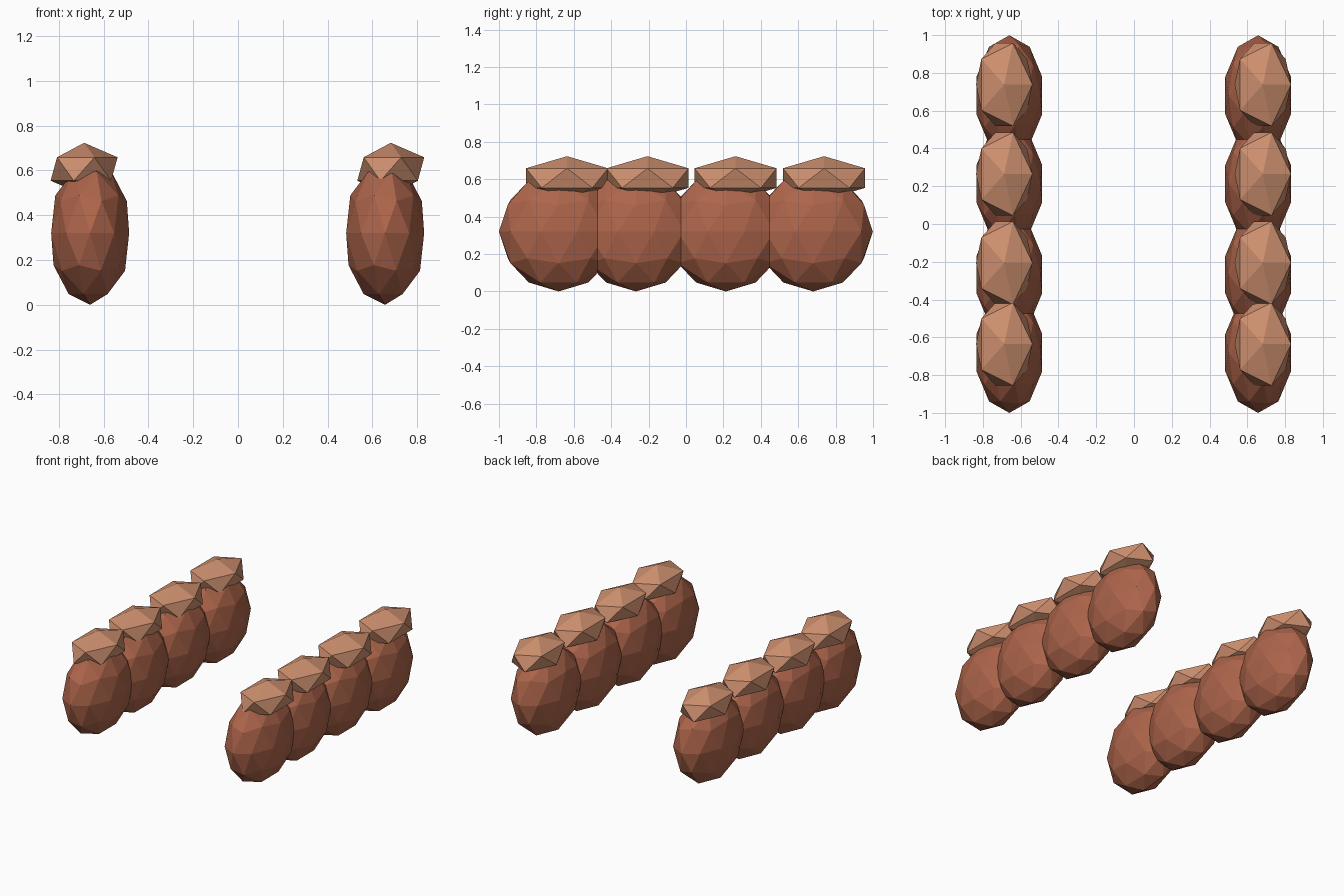
import bpy

cube = bpy.data.objects.get("Cube")
if cube:
    bpy.data.objects.remove(cube, do_unlink=True)


def make_material(name, color):
    mat = bpy.data.materials.new(name)
    mat.use_nodes = True
    mat.diffuse_color = color
    mat.node_tree.nodes["Principled BSDF"].inputs["Base Color"].default_value = color
    return mat


def faceted_ball(name, subdivisions, center, radii, mat):
    bpy.ops.mesh.primitive_ico_sphere_add(subdivisions=subdivisions, radius=1, location=center)
    ball = bpy.context.object
    ball.name = name
    ball.scale = radii
    bpy.ops.object.transform_apply(location=False, rotation=False, scale=True)
    ball.data.materials.append(mat)
    return ball


red_brown = make_material("red_brown", (0.42, 0.13, 0.07, 1))
light_tan = make_material("light_tan", (0.62, 0.28, 0.16, 1))

BODY_RADII = (0.183, 0.319, 0.32)
CAP_RADII = (0.167, 0.258, 0.117)
BODY_Y = (-0.681, -0.268, 0.213, 0.68)
CAP_Y = (-0.636, -0.206, 0.265, 0.738)

# Two rows of flattened low-poly bodies, each with a cap on top
for side, body_x, cap_x in (("left", 0.657, 0.682), ("right", -0.66, -0.687)):
    for i, (body_y, cap_y) in enumerate(zip(BODY_Y, CAP_Y), 1):
        faceted_ball(f"{side}_body_{i}", 2, (body_x, body_y, 0.32), BODY_RADII, red_brown)
        faceted_ball(f"{side}_cap_{i}", 1, (cap_x, cap_y, 0.606), CAP_RADII, light_tan)
